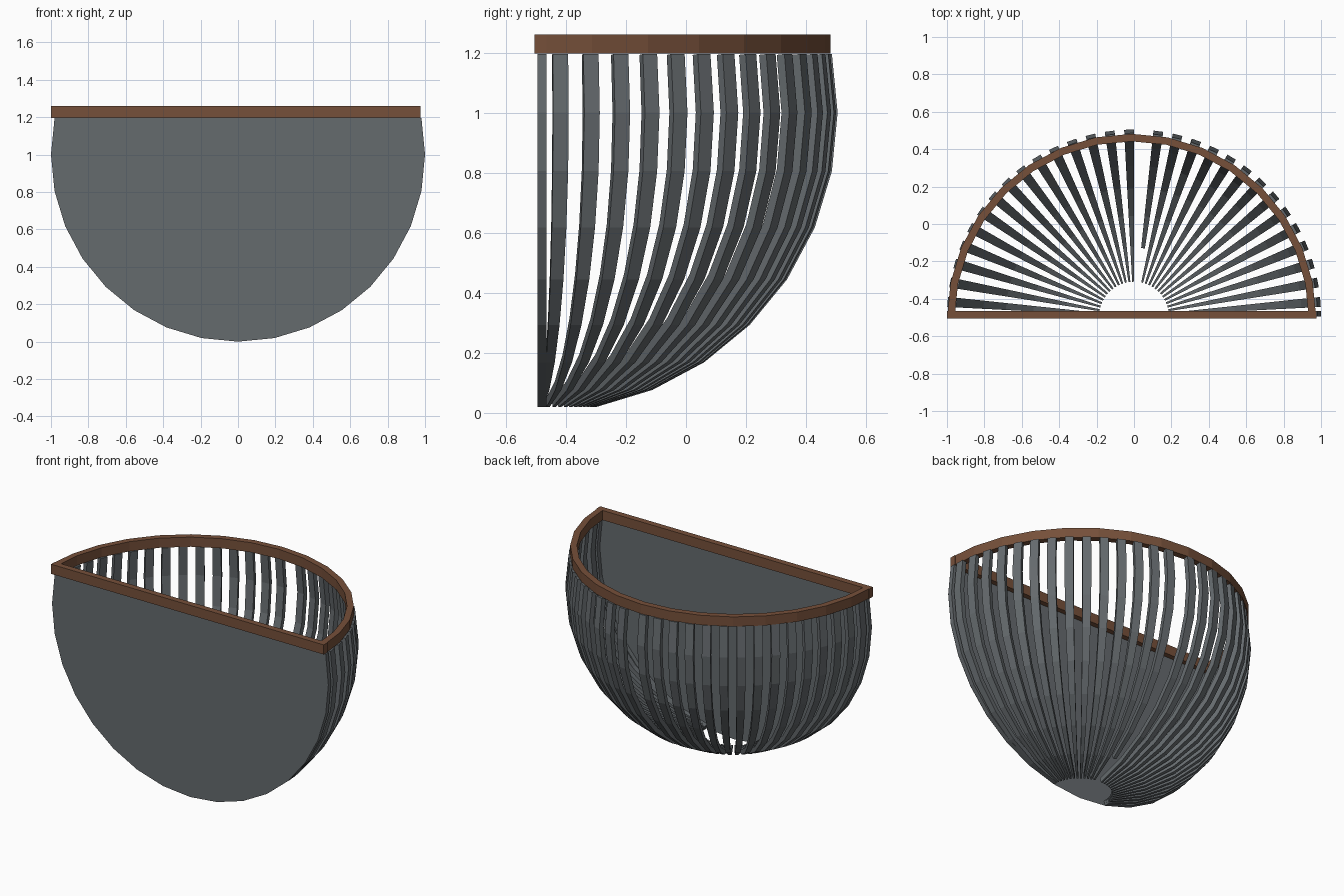
import bpy
import bmesh
from math import sin, cos, pi, radians

cube = bpy.data.objects.get("Cube")
if cube:
    bpy.data.objects.remove(cube, do_unlink=True)

BACK_Y = -0.495      # plane of the flat side
RINGS = [radians(11.25 * i) for i in range(1, 10)]   # bowl profile angles
STEP = pi / 60       # angular width of one rib


def make_material(name, rgb):
    mat = bpy.data.materials.new(name)
    mat.use_nodes = True
    colour = (*rgb, 1)
    mat.diffuse_color = colour
    mat.node_tree.nodes["Principled BSDF"].inputs["Base Color"].default_value = colour
    return mat


grey = make_material("slate_grey", (0.13, 0.145, 0.155))
brown = make_material("brown_wood", (0.18, 0.08, 0.042))


def finish(name, bm, mat):
    mesh = bpy.data.meshes.new(name)
    bm.to_mesh(mesh)
    bm.free()
    mesh.materials.append(mat)
    obj = bpy.data.objects.new(name, mesh)
    bpy.context.collection.objects.link(obj)
    return obj


def bowl_point(ring, turn):
    r = sin(ring)
    return (r * cos(turn), BACK_Y + r * sin(turn), 1 - cos(ring))


def add_strip(bm, left, right):
    """Ladder of quads between two matching rows of points."""
    a = [bm.verts.new(p) for p in left]
    b = [bm.verts.new(p) for p in right]
    for i in range(len(a) - 1):
        bm.faces.new((a[i], b[i], b[i + 1], a[i + 1]))


def thicken(obj, amount):
    mod = obj.modifiers.new("thickness", "SOLIDIFY")
    mod.thickness = amount
    mod.offset = -1


# Curved ribs around the bowl, one of them cut short at the bottom
bm = bmesh.new()
for k in list(range(1, 28, 2)) + list(range(30, 60, 2)):
    rings = RINGS[1:] if k == 27 else RINGS
    add_strip(bm, [bowl_point(t, k * STEP) for t in rings],
              [bowl_point(t, (k + 1) * STEP) for t in rings])
thicken(finish("bowl_ribs", bm, grey), 0.03)

# Narrow edge ribs that hold the flat plate
bm = bmesh.new()
for side in (1, -1):
    front = [(side * sin(t), BACK_Y + 0.001, 1 - cos(t)) for t in RINGS]
    rear = [(x, BACK_Y + 0.03, z) for x, y, z in front]
    add_strip(bm, *((front, rear) if side == 1 else (rear, front)))
thicken(finish("edge_ribs", bm, grey), 0.03)

# Flat plate
bm = bmesh.new()
outline = [-t for t in reversed(RINGS)] + [0] + RINGS
bm.faces.new([bm.verts.new((sin(t), BACK_Y, 1 - cos(t))) for t in outline])
finish("flat_plate", bm, grey)

# Half-round rim and its straight bar
RIM_X, RIM_Y, RIM_R, RIM_W = -0.0125, -0.505, 0.987, 0.04
LOW, HIGH = 1.197, 1.26
bm = bmesh.new()
loops = []
for i in range(17):
    a = pi * i / 16
    loops.append([bm.verts.new((RIM_X + r * cos(a), RIM_Y + r * sin(a), z))
                  for r, z in ((RIM_R, LOW), (RIM_R, HIGH),
                               (RIM_R - RIM_W, HIGH), (RIM_R - RIM_W, LOW))])
for p, q in zip(loops, loops[1:]):
    for j in range(4):
        n = (j + 1) % 4
        bm.faces.new((p[j], q[j], q[n], p[n]))
bm.faces.new(loops[0])
bm.faces.new(loops[-1])
bmesh.ops.recalc_face_normals(bm, faces=bm.faces)
finish("rim_arc", bm, brown)

bm = bmesh.new()
bmesh.ops.create_cube(bm, size=1)
bar = finish("rim_bar", bm, brown)
bar.scale = (2 * RIM_R, RIM_W, HIGH - LOW)
bar.location = (RIM_X, RIM_Y + RIM_W / 2, (LOW + HIGH) / 2)
